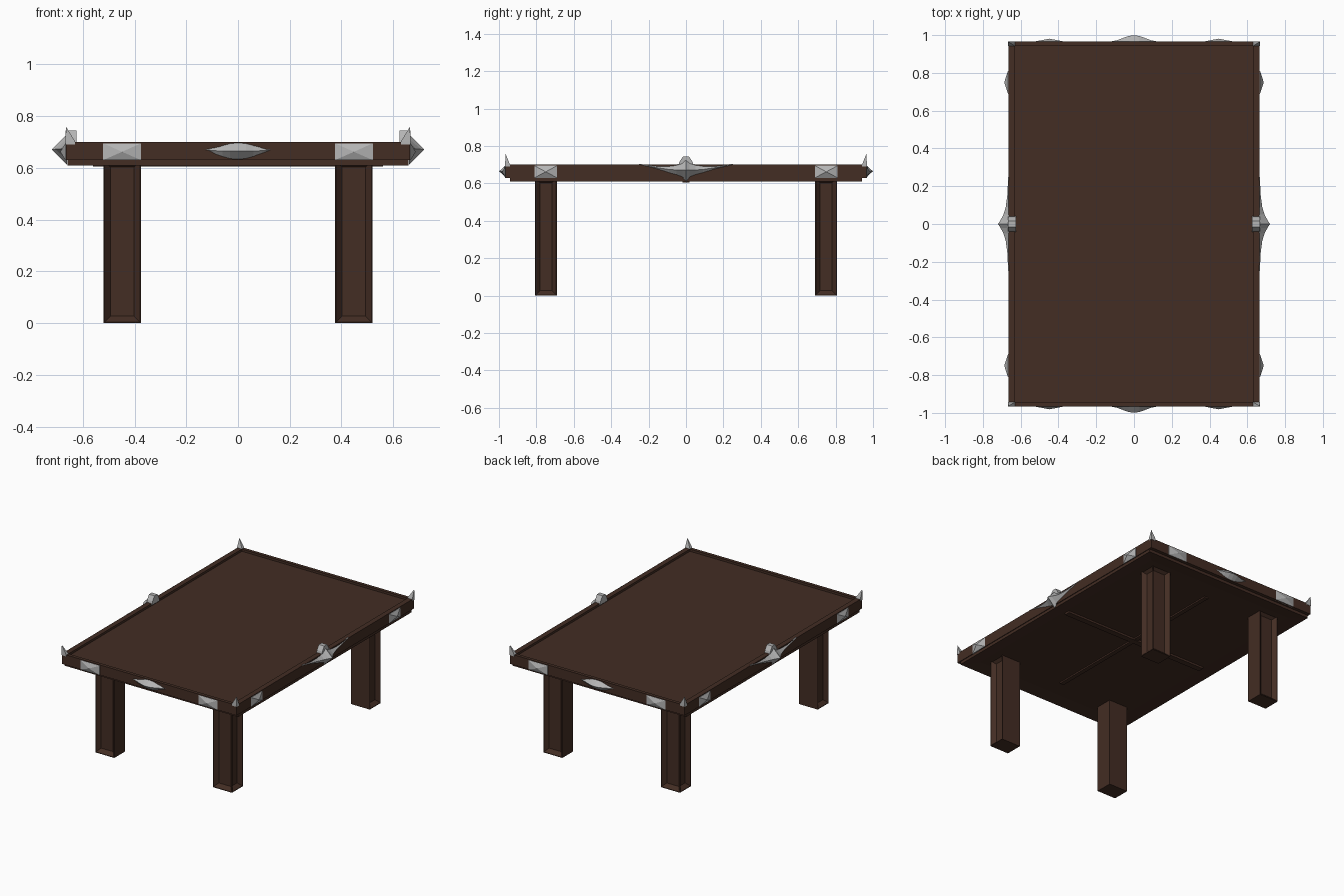
import bpy, bmesh
from mathutils import Vector

old = bpy.data.objects.get("Cube")
if old:
    bpy.data.objects.remove(old, do_unlink=True)


def material(name, colour, metallic=0.0):
    mat = bpy.data.materials.new(name)
    mat.use_nodes = True
    mat.diffuse_color = (*colour, 1)
    bsdf = mat.node_tree.nodes["Principled BSDF"]
    bsdf.inputs["Base Color"].default_value = (*colour, 1)
    bsdf.inputs["Roughness"].default_value = 0.7
    return mat


WOOD = material("dark brown wood", (0.056, 0.026, 0.017))
METAL = material("grey metal", (0.46, 0.46, 0.46))


def finish(bm, name, mat):
    bmesh.ops.recalc_face_normals(bm, faces=bm.faces)
    mesh = bpy.data.meshes.new(name)
    bm.to_mesh(mesh)
    bm.free()
    mesh.materials.append(mat)
    obj = bpy.data.objects.new(name, mesh)
    bpy.context.scene.collection.objects.link(obj)
    return obj


def box_bm(lo, hi):
    bm = bmesh.new()
    bmesh.ops.create_cube(bm, size=1)
    lo, hi = Vector(lo), Vector(hi)
    for v in bm.verts:
        v.co = (lo + hi) / 2 + v.co * (hi - lo)
    return bm


def box(name, lo, hi, mat=WOOD):
    return finish(box_bm(lo, hi), name, mat)


def hull(name, points, mat=METAL):
    bm = bmesh.new()
    for p in points:
        bm.verts.new(p)
    bmesh.ops.convex_hull(bm, input=bm.verts)
    return finish(bm, name, mat)


W, L = 0.665, 0.965                  # half width and half length
RX, RY = 0.63, 0.942                 # inner edges of the raised rim
BOTTOM, LOW, TOP = 0.61, 0.63, 0.70


# Table top and its raised rim
box("table_top", (-RX, -RY, LOW), (RX, RY, 0.685))
for s, side in ((1, "left"), (-1, "right")):
    a, b = sorted((s * RX, s * W))
    box(side + "_rim", (a, -L, LOW), (b, L, TOP))
for s, side in ((-1, "front"), (1, "back")):
    a, b = sorted((s * RY, s * L))
    box(side + "_rim", (-RX, a, LOW), (RX, b, TOP))

# Underside slab with a recessed panel, and the bars that cross it
bm = box_bm((-W + 0.005, -RY, BOTTOM), (W - 0.005, RY, LOW))
bm.faces.ensure_lookup_table()
under = [f for f in bm.faces if f.normal.z < -0.9]
bmesh.ops.inset_region(bm, faces=under, thickness=0.13)
bmesh.ops.translate(bm, verts=under[0].verts, vec=(0, 0, 0.01))
finish(bm, "underside_slab", WOOD)
box("cross_bar", (-0.56, -0.02, BOTTOM - 0.004), (0.56, 0.02, LOW))
box("long_bar", (-0.015, -0.72, BOTTOM), (0.015, 0.72, LOW))


# Legs, with sunken panels on the two outward faces
def leg(name, sx, sy):
    xs = sorted((sx * 0.375, sx * 0.52))
    ys = sorted((sy * 0.69, sy * 0.808))
    bm = box_bm((xs[0], ys[0], 0), (xs[1], ys[1], LOW))
    outer = [f for f in bm.faces
             if f.normal.x * sx > 0.9 or f.normal.y * sy > 0.9]
    for f in outer:
        inward = -f.normal.copy()
        bmesh.ops.inset_individual(bm, faces=[f], thickness=0.006)
        bmesh.ops.inset_individual(bm, faces=[f], thickness=0.032)
        bmesh.ops.translate(bm, verts=f.verts, vec=inward * 0.025)
    finish(bm, name, WOOD)


# Metal fittings are shaped flat as (along, out, z), then put on a side
def place_end(s):
    return lambda u, out, z: (u, s * (L + out), z)


def place_side(s):
    return lambda u, out, z: (s * (W + out), u, z)


def stud(name, place, centre, half, out):
    corners = [place(centre + i * half, d, z)
               for i in (-1, 1) for z in (0.63, 0.695) for d in (-0.01, 0.002)]
    hull(name, corners + [place(centre, out, 0.662)])


def ridge(name, place, half_sections):
    """Loft of triangular sections (along, low, high, out), mirrored about 0."""
    full = [(-u, a, b, d) for u, a, b, d in reversed(half_sections[1:])]
    full += half_sections
    bm = bmesh.new()
    rings = []
    for u, low, high, out in full:
        mid = (low + high) / 2
        rings.append([bm.verts.new(place(u, d, z)) for d, z in
                      ((-0.004, low), (out, mid), (-0.004, high))])
    for r, q in zip(rings, rings[1:]):
        for i in range(3):
            j = (i + 1) % 3
            bm.faces.new((r[i], r[j], q[j], q[i]))
    bm.faces.new(rings[0])
    bm.faces.new(rings[-1])
    finish(bm, name, METAL)


LENS = [(0, 0.63, 0.70, 0.034), (0.03, 0.632, 0.698, 0.03),
        (0.06, 0.64, 0.69, 0.019), (0.09, 0.65, 0.683, 0.008),
        (0.125, 0.668, 0.672, 0.001)]
STAR = [(0, 0.612, 0.73, 0.055), (0.02, 0.632, 0.712, 0.042),
        (0.05, 0.643, 0.701, 0.026), (0.09, 0.653, 0.696, 0.014),
        (0.15, 0.672, 0.695, 0.006), (0.25, 0.699, 0.704, 0.001)]

for sy, end in ((-1, "front"), (1, "back")):
    ridge(end + "_lens_ornament", place_end(sy), LENS)
    for sx, side in ((1, "left"), (-1, "right")):
        corner = end + "_" + side
        leg(corner + "_leg", sx, sy)
        stud(corner + "_end_stud", place_end(sy), sx * 0.448, 0.073, 0.016)
        stud(corner + "_side_stud", place_side(sx), sy * 0.75, 0.061, 0.022)
        # Corner spike leaning to the outside
        base = [(sx * x, sy * y, z) for x in (RX, W + 0.002)
                for y in (RY, L + 0.002) for z in (TOP - 0.01, TOP + 0.002)]
        hull(corner + "_spike", base + [(sx * W, sy * L, 0.76)])

for sx, side in ((1, "left"), (-1, "right")):
    ridge(side + "_star_ornament", place_side(sx), STAR)
    # Tapered clamp that grips the rim
    hull(side + "_clamp",
         [(sx * x, y, z) for x in (RX - 0.005, W + 0.002)
          for y, z in ((-0.042, 0.69), (0.042, 0.69), (-0.035, 0.715),
                       (0.035, 0.715), (-0.015, 0.745), (0.015, 0.745))])
